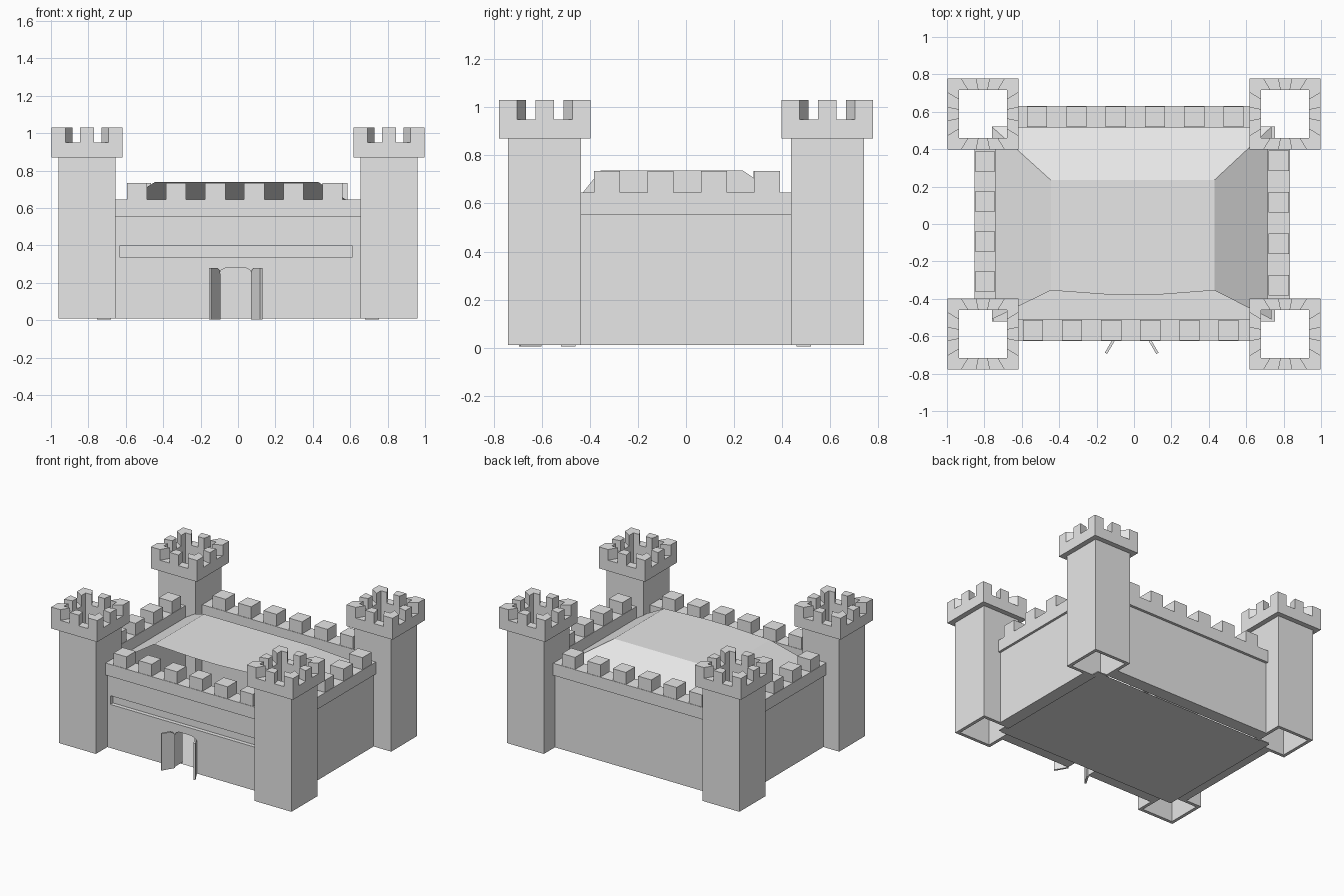
import bpy, bmesh, math
from mathutils import Matrix, Vector

old = bpy.data.objects.get("Cube")
if old:
    bpy.data.objects.remove(old, do_unlink=True)

stone = bpy.data.materials.new("light_stone")
stone.use_nodes = True
stone.diffuse_color = (0.8, 0.8, 0.8, 1)
stone.node_tree.nodes["Principled BSDF"].inputs["Base Color"].default_value = (0.8, 0.8, 0.8, 1)


def finish(name, bm, fix=True):
    if fix:
        bmesh.ops.recalc_face_normals(bm, faces=bm.faces)
    me = bpy.data.meshes.new(name)
    bm.to_mesh(me)
    bm.free()
    me.materials.append(stone)
    ob = bpy.data.objects.new(name, me)
    bpy.context.collection.objects.link(ob)
    return ob


def add_prism(bm, pts, lo, hi, upright=False):
    """Extrude an outline along z, or along y when upright."""
    place = (lambda a, b, h: (a, h, b)) if upright else (lambda a, b, h: (a, b, h))
    low = [bm.verts.new(place(a, b, lo)) for a, b in pts]
    top = [bm.verts.new(place(a, b, hi)) for a, b in pts]
    bm.faces.new(low)
    bm.faces.new(top)
    n = len(pts)
    for i in range(n):
        j = (i + 1) % n
        bm.faces.new((low[i], low[j], top[j], top[i]))


def rect(x0, x1, y0, y1):
    return [(x0, y0), (x1, y0), (x1, y1), (x0, y1)]


def block(name, x0, x1, y0, y1, z0, z1):
    bm = bmesh.new()
    add_prism(bm, rect(x0, x1, y0, y1), z0, z1)
    return finish(name, bm)


def add_tube(bm, cx, cy, outer, inner, z0, z1):
    """Square tube, open through the middle."""
    corners = [(-1, -1), (1, -1), (1, 1), (-1, 1)]
    loops = [[bm.verts.new((cx + a * r, cy + b * r, z)) for a, b in corners]
             for r, z in ((outer, z0), (outer, z1), (inner, z1), (inner, z0))]
    for k in range(4):
        p, q = loops[k], loops[(k + 1) % 4]
        for i in range(4):
            j = (i + 1) % 4
            bm.faces.new((p[i], p[j], q[j], q[i]))


# Corner towers: hollow shaft, wider crown, radially cut battlements
SHAFT, CROWN, HOLE = 0.152, 0.19, 0.128
K = HOLE / CROWN
MID, GAP = 0.038, 0.115
mid_piece = [(-MID, CROWN), (MID, CROWN), (MID * K, HOLE), (-MID * K, HOLE)]
corner_piece = [(GAP, CROWN), (CROWN, CROWN), (CROWN, GAP),
                (HOLE, GAP * K), (HOLE, HOLE), (GAP * K, HOLE)]
for side, sx in (("left", 1), ("right", -1)):
    for end, sy in (("front", -1), ("back", 1)):
        cx, cy = sx * 0.808, sy * 0.588
        bm = bmesh.new()
        add_tube(bm, cx, cy, SHAFT, HOLE, 0.01, 0.87)
        finish(f"{end}_{side}_tower_shaft", bm)
        bm = bmesh.new()
        add_tube(bm, cx, cy, CROWN, HOLE, 0.87, 0.95)
        finish(f"{end}_{side}_tower_crown", bm)
        bm = bmesh.new()
        for turn in range(4):
            rot = Matrix.Rotation(turn * math.pi / 2, 2)
            for piece in (mid_piece, corner_piece):
                pts = [rot @ Vector(p) + Vector((cx, cy)) for p in piece]
                add_prism(bm, pts, 0.95, 1.03)
        finish(f"{end}_{side}_tower_battlements", bm)
        # Small floor pad showing inside the tower
        block(f"{end}_{side}_floor_pad", *sorted((sx * 0.68, sx * 0.755)),
              *sorted((sy * 0.46, sy * 0.52)), 0.005, 0.012)

# Curtain walls with slightly overhanging parapets
BASE, LIP, TOP, TIP = 0.01, 0.555, 0.645, 0.735
block("back_wall", -0.66, 0.66, 0.515, 0.61, BASE, LIP)
block("left_wall", 0.715, 0.815, -0.44, 0.44, BASE, LIP)
block("right_wall", -0.83, -0.74, -0.44, 0.44, BASE, LIP)
block("front_parapet", -0.66, 0.66, -0.625, -0.51, LIP, TOP)
block("back_parapet", -0.66, 0.66, 0.515, 0.63, LIP, TOP)
block("left_parapet", 0.715, 0.833, -0.44, 0.44, LIP, TOP)
block("right_parapet", -0.853, -0.74, -0.44, 0.44, LIP, TOP)

# Front wall: arched doorway below, recessed slot, plain band above
FACE, INNER = -0.605, -0.51
bm = bmesh.new()
arch = [(-0.1, 0.245), (-0.09, 0.268), (-0.065, 0.28), (0.04, 0.28), (0.065, 0.268), (0.075, 0.245)]
outline = [(-0.66, BASE), (-0.1, BASE)] + arch + [(0.075, BASE), (0.66, BASE), (0.66, 0.335), (-0.66, 0.335)]
add_prism(bm, outline, FACE, INNER, upright=True)
add_prism(bm, rect(-0.66, 0.66, 0.4, LIP), FACE, INNER, upright=True)
add_prism(bm, rect(-0.63, 0.61, 0.335, 0.4), FACE + 0.03, INNER, upright=True)
add_prism(bm, rect(-0.66, -0.63, 0.335, 0.4), FACE, INNER, upright=True)
add_prism(bm, rect(0.61, 0.66, 0.335, 0.4), FACE, INNER, upright=True)
finish("front_wall", bm)

# Open door leaves, rounded at the upper hinge corner
for name, hinge, turn in (("right_door", -0.1, 240), ("left_door", 0.075, -60)):
    bm = bmesh.new()
    leaf = [(0, 0.005), (0.1, 0.005), (0.1, 0.28), (0.035, 0.28), (0.01, 0.268), (0, 0.245)]
    add_prism(bm, leaf, -0.007, 0.007, upright=True)
    bm.transform(Matrix.Translation((hinge, -0.605, 0)) @ Matrix.Rotation(math.radians(turn), 4, "Z"))
    finish(name, bm)


# Rows of merlons on the parapets
def merlons(name, starts, lo, hi, along_x):
    bm = bmesh.new()
    for s in starts:
        e = s + 0.108
        add_prism(bm, rect(s, e, lo, hi) if along_x else rect(lo, hi, s, e), TOP, TIP)
    finish(name, bm)


merlons("front_merlons", [-0.594 + 0.209 * i for i in range(6)], -0.622, -0.513, True)
merlons("back_merlons", [-0.572 + 0.21 * i for i in range(6)], 0.518, 0.627, True)
merlons("left_merlons", [-0.382 + 0.222 * i for i in range(4)], 0.718, 0.83, False)
merlons("right_merlons", [-0.362 + 0.214 * i for i in range(4)], -0.85, -0.743, False)

# Hipped roof, open towards the front
bm = bmesh.new()
X0, X1, Y0, Y1, EAVE, RIDGE = -0.76, 0.735, -0.51, 0.52, 0.545, 0.738
a, b, c, d = [bm.verts.new((x, y, EAVE)) for x, y in rect(X0, X1, Y0, Y1)]
e, f, g, h = [bm.verts.new((x, y, RIDGE)) for x, y in rect(-0.445, 0.43, -0.355, 0.235)]
m, n = [bm.verts.new((x, -0.38, RIDGE)) for x in (-0.1, 0.1)]
for face in ((e, m, n, f, g, h), (b, c, g, f), (c, d, h, g), (d, a, e, h)):
    bm.faces.new(face)
finish("roof", bm, fix=False)

# Ground floor sheet, facing down
bm = bmesh.new()
bm.faces.new([bm.verts.new((x, y, 0)) for x, y in reversed(rect(X0, X1, -0.52, Y1))])
finish("floor", bm, fix=False)
